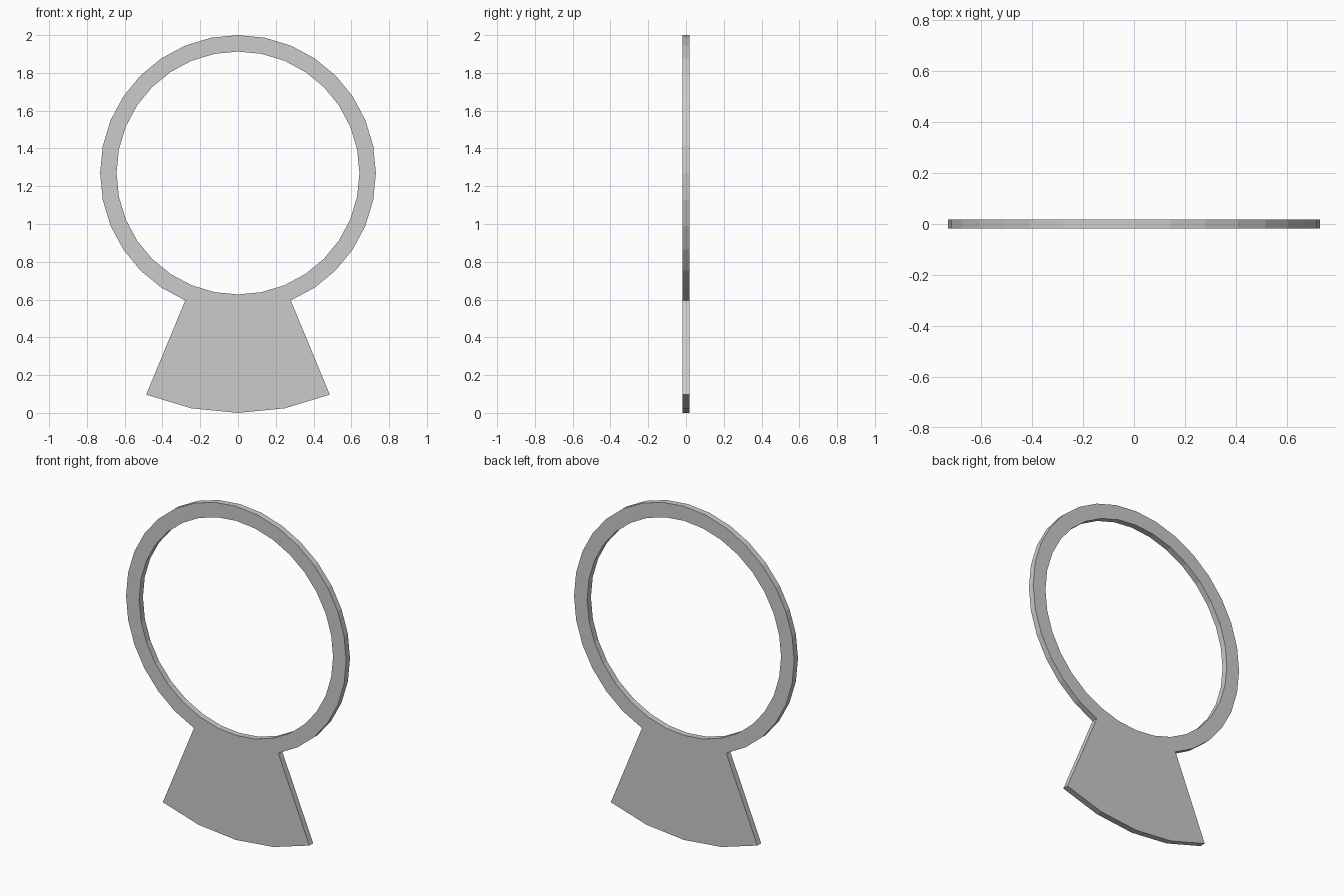
import bpy, bmesh
from math import sin, cos, tau

if "Cube" in bpy.data.objects:
    bpy.data.objects.remove(bpy.data.objects["Cube"])

SIDES, CENTRE_Z, HALF_T = 32, 1.27, 0.018
R_IN, R_OUT, R_FOOT = 0.643, 0.73, 1.27

bm = bmesh.new()


def circle_point(radius, i):
    # angle measured from straight down
    a = tau * i / SIDES
    return bm.verts.new((radius * sin(a), -HALF_T, CENTRE_Z - radius * cos(a)))


def band(r0, r1, start, stop):
    for i in range(start, stop):
        bm.faces.new([circle_point(r0, i), circle_point(r1, i),
                      circle_point(r1, i + 1), circle_point(r0, i + 1)])


# Hoop, and the fan-shaped foot flaring from its lowest four segments
band(R_IN, R_OUT, 0, SIDES)
band(R_OUT, R_FOOT, -2, 2)
bmesh.ops.remove_doubles(bm, verts=bm.verts[:], dist=1e-4)

# Thicken the flat outline into a plate
front = bm.faces[:]
back = bmesh.ops.extrude_face_region(bm, geom=front, use_keep_orig=True)
bmesh.ops.translate(bm, vec=(0, 2 * HALF_T, 0),
                    verts=[v for v in back["geom"] if isinstance(v, bmesh.types.BMVert)])
bmesh.ops.recalc_face_normals(bm, faces=bm.faces[:])

mesh = bpy.data.meshes.new("hoop_with_foot")
bm.to_mesh(mesh)
bm.free()
bpy.context.collection.objects.link(bpy.data.objects.new("hoop_with_foot", mesh))
